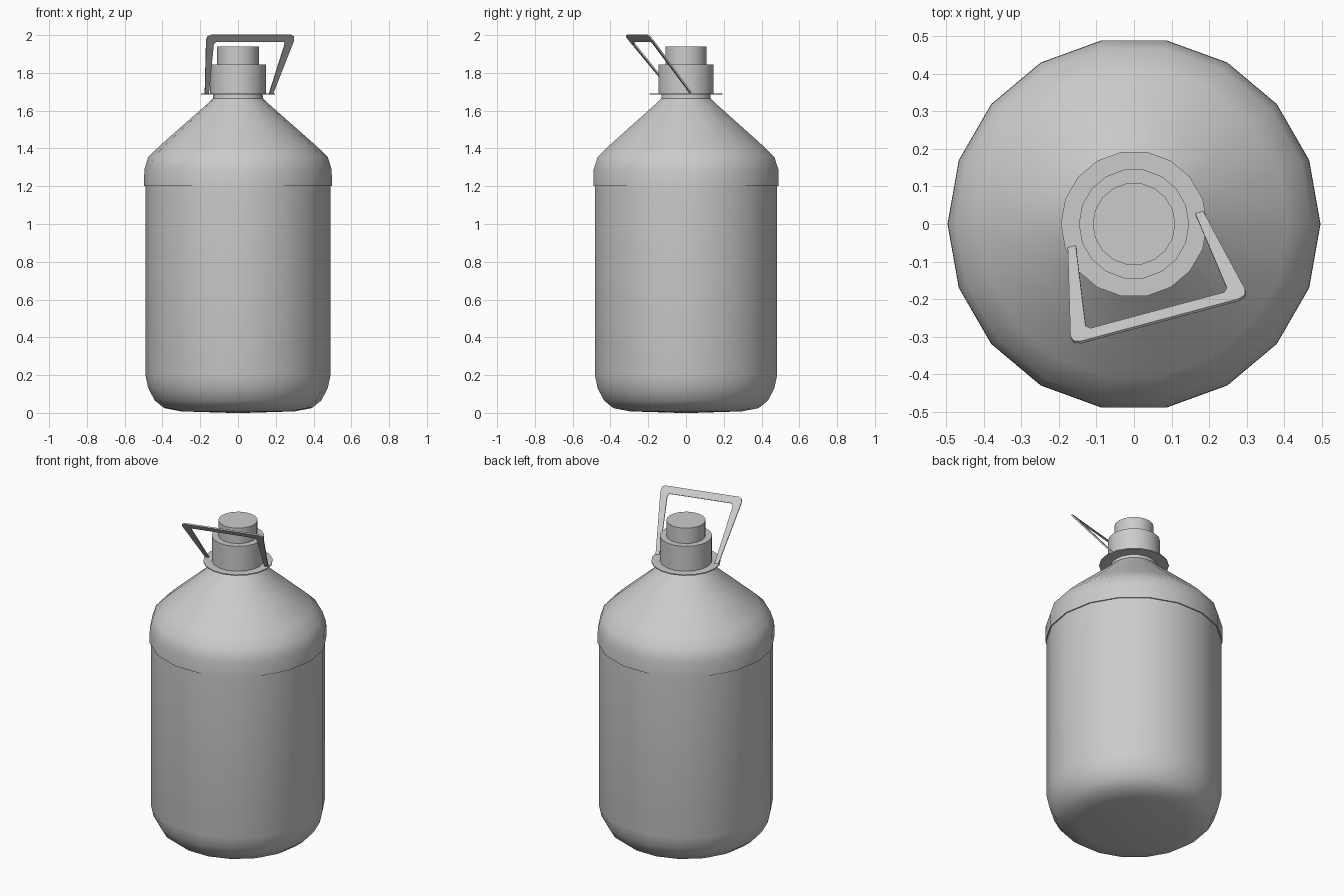
import bpy, bmesh, math
from mathutils import Vector

SIDES = 18

old = bpy.data.objects.get("Cube")
if old:
    bpy.data.objects.remove(old, do_unlink=True)

# Single light grey plastic
grey = bpy.data.materials.new("light_grey_plastic")
grey.use_nodes = True
colour = (0.6, 0.6, 0.6, 1)
grey.diffuse_color = colour
grey.node_tree.nodes["Principled BSDF"].inputs["Base Color"].default_value = colour


def finish(name, bm, smooth=True):
    mesh = bpy.data.meshes.new(name)
    bm.to_mesh(mesh)
    bm.free()
    obj = bpy.data.objects.new(name, mesh)
    bpy.context.collection.objects.link(obj)
    mesh.materials.append(grey)
    if smooth:
        bpy.ops.object.select_all(action='DESELECT')
        obj.select_set(True)
        bpy.context.view_layer.objects.active = obj
        bpy.ops.object.shade_smooth_by_angle(angle=math.radians(35))
    return obj


def lathe(name, profile):
    """Turn a bottom-to-top (radius, height) profile; cap both ends."""
    bm = bmesh.new()
    rings = []
    for r, z in profile:
        rings.append([bm.verts.new((r * math.cos(a), r * math.sin(a), z))
                      for a in (math.tau * i / SIDES for i in range(SIDES))])
    for low, high in zip(rings, rings[1:]):
        for i in range(SIDES):
            j = (i + 1) % SIDES
            bm.faces.new((low[i], low[j], high[j], high[i]))
    bm.faces.new(rings[0][::-1])
    bm.faces.new(rings[-1])
    return finish(name, bm)


# Bottle: rounded base, recessed straight wall, sloped shoulder, short neck
lathe("bottle", [
    (0.04, 0), (0.3, 0.008), (0.39, 0.025), (0.44, 0.065), (0.475, 0.13),
    (0.49, 0.2), (0.49, 1.2), (0.497, 1.2), (0.496, 1.29), (0.475, 1.355),
    (0.413, 1.415), (0.286, 1.527), (0.16, 1.638), (0.133, 1.665), (0.13, 1.69)])

# Carrying ring and stepped cap
lathe("handle_ring", [(0.195, 1.685), (0.195, 1.691)])
lathe("cap_base", [(0.147, 1.69), (0.147, 1.845)])
lathe("cap_top", [(0.11, 1.845), (0.11, 1.94)])

# Handle: flat trapezoid loop leaning forward, turned slightly to one side
turn = math.radians(15)
across = Vector((math.cos(turn), math.sin(turn), 0))
out = Vector((math.sin(turn), -math.cos(turn), 0))
slope = (out * 0.25 + Vector((0, 0, 0.31))).normalized()
hinge = out * 0.018 + Vector((0, 0, 1.69))

half = [(0.187, 0), (0.241, 0.365), (0.237, 0.388), (0.218, 0.398)]
inner = [(0.185, 0.355), (0.195, 0.34), (0.165, 0)]
outline = half + [(-u, w) for u, w in half[::-1]]
outline += [(-u, w) for u, w in inner[::-1]] + inner
bm = bmesh.new()
bm.faces.new([bm.verts.new(hinge + across * u + slope * w) for u, w in outline])
handle = finish("handle", bm, smooth=False)
solid = handle.modifiers.new("thickness", 'SOLIDIFY')
solid.thickness = 0.008
solid.offset = 0
